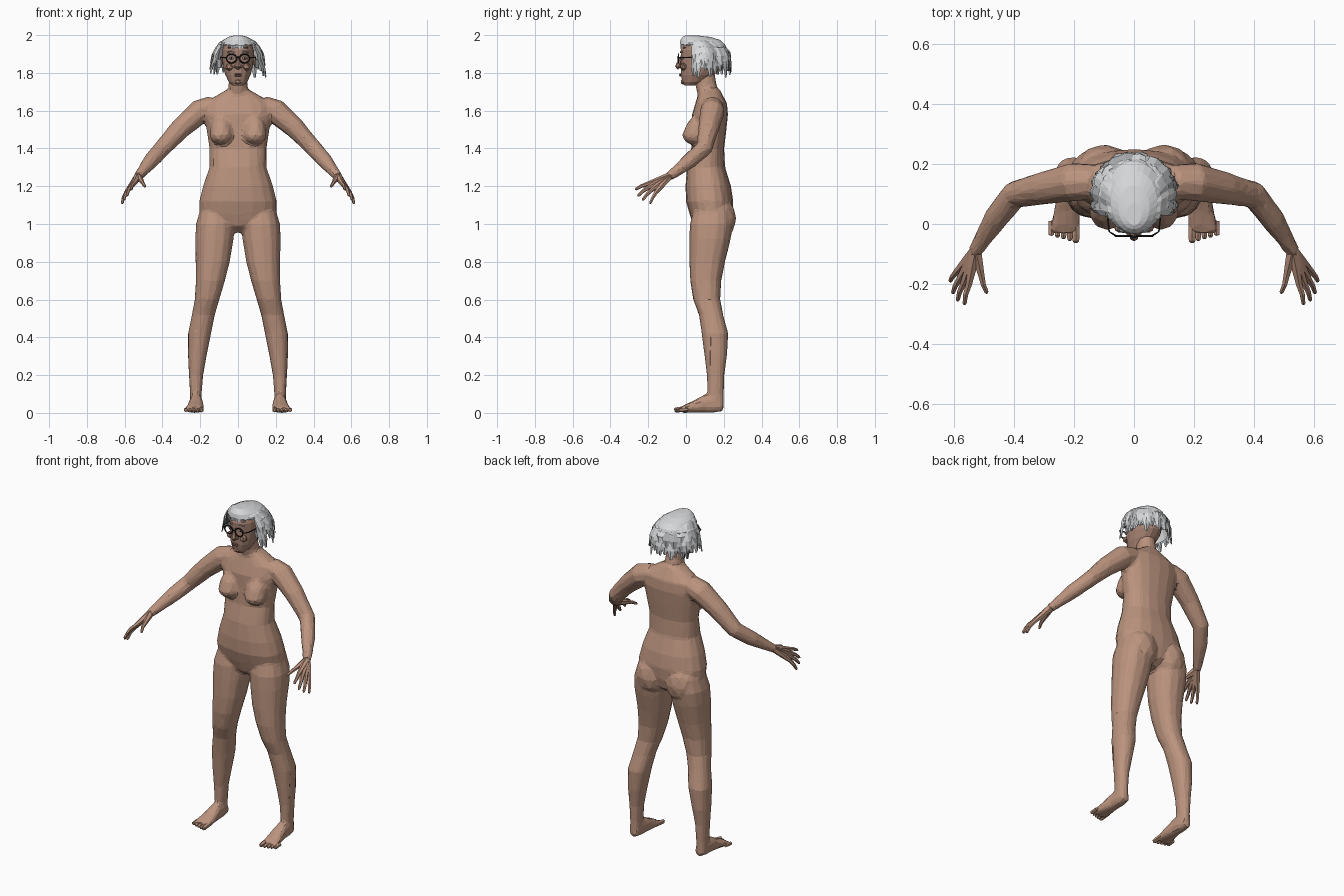
import bpy, bmesh, math, random
from mathutils import Vector, Matrix

random.seed(4)
if "Cube" in bpy.data.objects:
    bpy.data.objects.remove(bpy.data.objects["Cube"])


def material(name, colour):
    m = bpy.data.materials.new(name)
    m.use_nodes = True
    m.diffuse_color = (*colour, 1)
    m.node_tree.nodes["Principled BSDF"].inputs["Base Color"].default_value = (*colour, 1)
    return m


SKIN = material("skin", (0.50, 0.295, 0.21))
FACE = material("face skin", (0.40, 0.235, 0.175))
LIPS = material("lips", (0.27, 0.13, 0.11))
LIGHT = material("light grey hair", (0.68, 0.69, 0.70))
MID = material("mid grey hair", (0.42, 0.43, 0.44))
DARK = material("dark grey hair", (0.2, 0.2, 0.21))
BLACK = material("black frame", (0.02, 0.018, 0.018))
WHITE = material("eye white", (0.6, 0.58, 0.55))


def finish(bm, name, *mats):
    bmesh.ops.recalc_face_normals(bm, faces=bm.faces)
    me = bpy.data.meshes.new(name)
    bm.to_mesh(me)
    bm.free()
    for m in mats:
        me.materials.append(m)
    ob = bpy.data.objects.new(name, me)
    bpy.context.collection.objects.link(ob)
    return ob


def loft(bm, rings, n=12, square=1.0):
    """Closed skin over rings of (centre, half axis u, half axis v)."""
    def sharp(t):
        return math.copysign(abs(t) ** square, t)
    loops = []
    for c, u, v in rings:
        angles = [2 * math.pi * (i + 0.5) / n for i in range(n)]
        loops.append([bm.verts.new(c + u * sharp(math.cos(a)) + v * sharp(math.sin(a)))
                      for a in angles])
    for a, b in zip(loops, loops[1:]):
        for i in range(n):
            j = (i + 1) % n
            bm.faces.new((a[i], a[j], b[j], b[i]))
    bm.faces.new(loops[0])
    bm.faces.new(loops[-1])


def stack(bm, rows, side=1, n=14, square=0.88):
    """Horizontal rings from rows of (z, x0, x1, y0, y1)."""
    loft(bm, [(Vector((side * (x0 + x1) / 2, (y0 + y1) / 2, z)),
               Vector(((x1 - x0) / 2, 0, 0)), Vector((0, (y1 - y0) / 2, 0)))
              for z, x0, x1, y0, y1 in rows], n, square)


def tube(bm, points, side=1, n=8):
    """Round limb through points of (x, y, z, radius)."""
    ps = [Vector((side * p[0], p[1], p[2])) for p in points]
    rings = []
    for i, p in enumerate(ps):
        t = (ps[min(i + 1, len(ps) - 1)] - ps[max(i - 1, 0)]).normalized()
        ref = Vector((0, 0, 1)) if abs(t.z) < 0.9 else Vector((0, 1, 0))
        u = t.cross(ref).normalized()
        rings.append((p, u * points[i][3], t.cross(u) * points[i][3]))
    loft(bm, rings, n)


def ball(bm, centre, radii, level=2):
    m = Matrix.Translation(centre) @ Matrix.Diagonal((*radii, 1))
    return bmesh.ops.create_icosphere(bm, subdivisions=level, radius=1, matrix=m)["verts"]


# Body: trunk, neck, limbs and feet fused into one faceted skin
bm = bmesh.new()
trunk = [(.955, .05, .08, .18), (.99, .13, .04, .23), (1.05, .205, .02, .245),
         (1.12, .207, 0, .25), (1.2, .187, -.003, .238), (1.3, .152, .005, .207),
         (1.4, .152, .028, .202), (1.5, .168, .032, .214), (1.58, .185, .032, .222),
         (1.64, .175, .05, .217), (1.68, .115, .062, .195), (1.71, .062, .065, .18)]
stack(bm, [(z, -w, w, a, b) for z, w, a, b in trunk], n=18)
neck = [(1.62, .07, .065, .18), (1.69, .055, .06, .175), (1.75, .05, .045, .16), (1.82, .05, .04, .15)]
stack(bm, [(z, -w, w, a, b) for z, w, a, b in neck], n=12)
leg = [(1.08, .03, .2, .04, .24), (1.0, .018, .224, .02, .25), (.92, .022, .228, .018, .237),
       (.8, .042, .224, .018, .207), (.7, .068, .224, .022, .187), (.6, .098, .23, .038, .182),
       (.52, .122, .245, .068, .197), (.42, .142, .265, .083, .224), (.3, .166, .265, .098, .217),
       (.2, .184, .26, .11, .203), (.1, .192, .254, .113, .2), (.04, .192, .254, .118, .2)]
arm = [(.13, .14, 1.62, .06), (.2, .14, 1.597, .066), (.3, .12, 1.51, .056), (.4, .097, 1.402, .046),
       (.46, .02, 1.335, .042), (.505, -.05, 1.28, .03), (.53, -.092, 1.25, .025)]
foot = [(.222, .197, .035, .026, .026), (.222, .15, .05, .034, .049), (.222, .1, .05, .036, .049),
        (.224, .04, .033, .045, .032), (.23, -.01, .021, .052, .021), (.233, -.03, .017, .05, .014)]
for s in (1, -1):
    stack(bm, leg, s)
    tube(bm, arm, s, 10)
    loft(bm, [(Vector((s * x, y, z)), Vector((w, 0, 0)), Vector((0, 0, h)))
              for x, y, z, w, h in foot], 10, 0.85)
    ball(bm, (s * .1, .172, 1.03), (.1, .095, .12))
    for v in ball(bm, (s * .088, .045, 1.47), (.064, .066, .052)):
        if v.co.z > 1.47:
            v.co.z += (v.co.z - 1.47) * 1.3
            v.co.y += (v.co.z - 1.47) * .25
rough = finish(bm, "body_rough", SKIN)
fuse = rough.modifiers.new("fuse", "REMESH")
fuse.mode = "VOXEL"
fuse.voxel_size = 0.01
ease = rough.modifiers.new("ease", "SMOOTH")
ease.iterations = 3
facet = rough.modifiers.new("facet", "DECIMATE")
facet.ratio = 0.075
facet.use_symmetry = True
bpy.context.view_layer.update()
shape = bpy.data.meshes.new_from_object(rough.evaluated_get(bpy.context.evaluated_depsgraph_get()))
bpy.data.objects.remove(rough)
shape.name = "body"
shape.materials.clear()
shape.materials.append(SKIN)
shape.polygons.foreach_set("use_smooth", [False] * len(shape.polygons))
bpy.context.collection.objects.link(bpy.data.objects.new("body", shape))

# Hands and toes
fingers = {"index": ((.551, -.2, 1.213), (.567, -.27, 1.182)), "middle": ((.568, -.195, 1.196), (.59, -.257, 1.147)),
           "ring": ((.581, -.18, 1.182), (.606, -.232, 1.125)), "little": ((.59, -.157, 1.17), (.615, -.192, 1.106)),
           "thumb": ((.51, -.17, 1.225), (.491, -.232, 1.197))}
for s, label in ((1, "left"), (-1, "right")):
    bm = bmesh.new()
    for knuckle, tip in fingers.values():
        k, t = Vector(knuckle), Vector(tip)
        wrist = Vector((.529, -.088, 1.252))
        path = [(wrist, .021), (wrist.lerp(k, .5), .017), (k, .012), (k.lerp(t, .5) + Vector((.003, 0, .004)), .0095),
                (t.lerp(k, .1), .0075), (t, .003)]
        tube(bm, [(*p, r) for p, r in path], s, 6)
    finish(bm, label + "_hand", SKIN)
    bm = bmesh.new()
    for i in range(5):
        x, r = .194 + .0205 * i, (.014 if i == 0 else .0105)
        end = -.062 + .006 * i
        tube(bm, [(x, .01, r + .008, r), (x, -.035, r + .004, r), (x, end + .006, r + .001, r * .9),
                  (x, end, r, r * .5)], s, 6)
    finish(bm, label + "_toes", SKIN)

# Head with nose, cheeks and chin
bm = bmesh.new()
head = [(1.732, .028, -.008, .04), (1.752, .05, -.02, .1), (1.79, .068, -.028, .15), (1.83, .079, -.03, .19),
        (1.88, .085, -.028, .21), (1.92, .085, -.03, .21), (1.96, .07, -.015, .19), (1.98, .04, .02, .14)]
stack(bm, [(z, -w, w, a, b) for z, w, a, b in head], n=16, square=.95)
tube(bm, [(0, -.022, 1.888, .008), (0, -.036, 1.86, .01), (0, -.043, 1.835, .015), (0, -.034, 1.824, .011)], n=6)
ball(bm, (0, -.015, 1.753), (.022, .015, .016), 1)
for s in (1, -1):
    ball(bm, (s * .016, -.033, 1.834), (.01, .011, .009), 1)
    ball(bm, (s * .045, -.012, 1.832), (.024, .019, .022), 1)
    ball(bm, (s * .088, .085, 1.862), (.01, .022, .033), 1)
finish(bm, "head", FACE)

# Lips, eyes and brows
bm = bmesh.new()
for z in (1.793, 1.785):
    ball(bm, (0, -.029, z), (.023, .008, .005), 1)
finish(bm, "lips", LIPS)
for s, label in ((1, "left"), (-1, "right")):
    bm = bmesh.new()
    ball(bm, (s * .035, -.019, 1.878), (.015, .009, .007))
    finish(bm, label + "_eye", WHITE)
    bm = bmesh.new()
    ball(bm, (s * .035, -.025, 1.878), (.006, .005, .006), 1)
    finish(bm, label + "_iris", BLACK)
    bm = bmesh.new()
    tube(bm, [(.018, -.029, 1.908, .003), (.038, -.026, 1.914, .004), (.056, -.016, 1.908, .002)], s, 5)
    finish(bm, label + "_brow", MID)

# Round spectacles
bm = bmesh.new()
for s in (1, -1):
    rim = [(.035 + .026 * math.cos(a), -.04, 1.876 + .024 * math.sin(a), .004)
           for a in (math.tau * i / 20 for i in range(21))]
    tube(bm, rim, s, 6)
    tube(bm, [(.06, -.04, 1.88, .004), (.083, -.025, 1.882, .003), (.094, .08, 1.88, .003)], s, 6)
tube(bm, [(-.011, -.04, 1.88, .0035), (0, -.045, 1.884, .0035), (.011, -.04, 1.88, .0035)], n=6)
finish(bm, "spectacles", BLACK)

# Hair cap, open over the face and below
bm = bmesh.new()
cap = [(1.825, .112, .0, .228), (1.87, .112, -.02, .227), (1.915, .108, -.034, .222), (1.95, .097, -.034, .208),
       (1.975, .077, -.03, .18), (1.99, .052, -.018, .13), (1.997, .025, -.005, .07)]
stack(bm, [(z, -w, w, a, b) for z, w, a, b in cap], n=24, square=1)
for f in list(bm.faces):
    c = f.calc_center_median()
    if c.z < 1.83 or (c.z < 1.945 and c.y < .045):
        bm.faces.remove(f)
for v in [v for v in bm.verts if not v.link_faces]:
    bm.verts.remove(v)
finish(bm, "hair_cap", LIGHT)

# Hair locks: tapered strips that hang from the crown in layers
def locks(name, count, start, stop, spread, mats):
    bm = bmesh.new()
    for i in range(count):
        a = math.tau * (i + .5) / count + random.uniform(-.06, .06)
        front = max(0, math.cos(a))
        end = stop + random.uniform(-.12, .06)
        if front > .5:
            end = min(end, .42)
        if front > .93:
            end = .5
        wide = 1.25 * math.pi / count
        rows = []
        for k in range(5):
            t = start + (end - start) * k / 4
            if end <= start:
                break
            r = 1.0 - (1 - min(t * 1.5, 1)) ** 2
            z = 1.997 - .197 * t ** 1.5
            grow = spread + .006 * (k % 2)
            taper = wide * (1, 1.05, 1, .8, .3)[k]
            row = []
            for e in (-1, 0, 1):
                q = a + e * taper
                w = r * .115 + grow * r + .03 * max(0, t - .6) / .4
                d = r * .118 + grow * r + .016 * max(0, t - .6) / .4
                lift = .004 if e == 0 else 0
                y = .1 - (d + lift) * math.cos(q) - .07 * (1 - r)
                row.append(bm.verts.new(((w + lift) * math.sin(q), y, z)))
            rows.append(row)
        shade = random.randrange(len(mats))
        for p, q in zip(rows, rows[1:]):
            for j in (0, 1):
                bm.faces.new((p[j], p[j + 1], q[j + 1], q[j])).material_index = shade
    finish(bm, name, *mats)


locks("under_locks", 26, .45, 1.03, .0, (DARK, MID))
locks("middle_locks", 22, .3, .98, .007, (LIGHT, MID, LIGHT))
locks("upper_locks", 18, .12, .8, .012, (LIGHT, LIGHT, LIGHT, MID))
